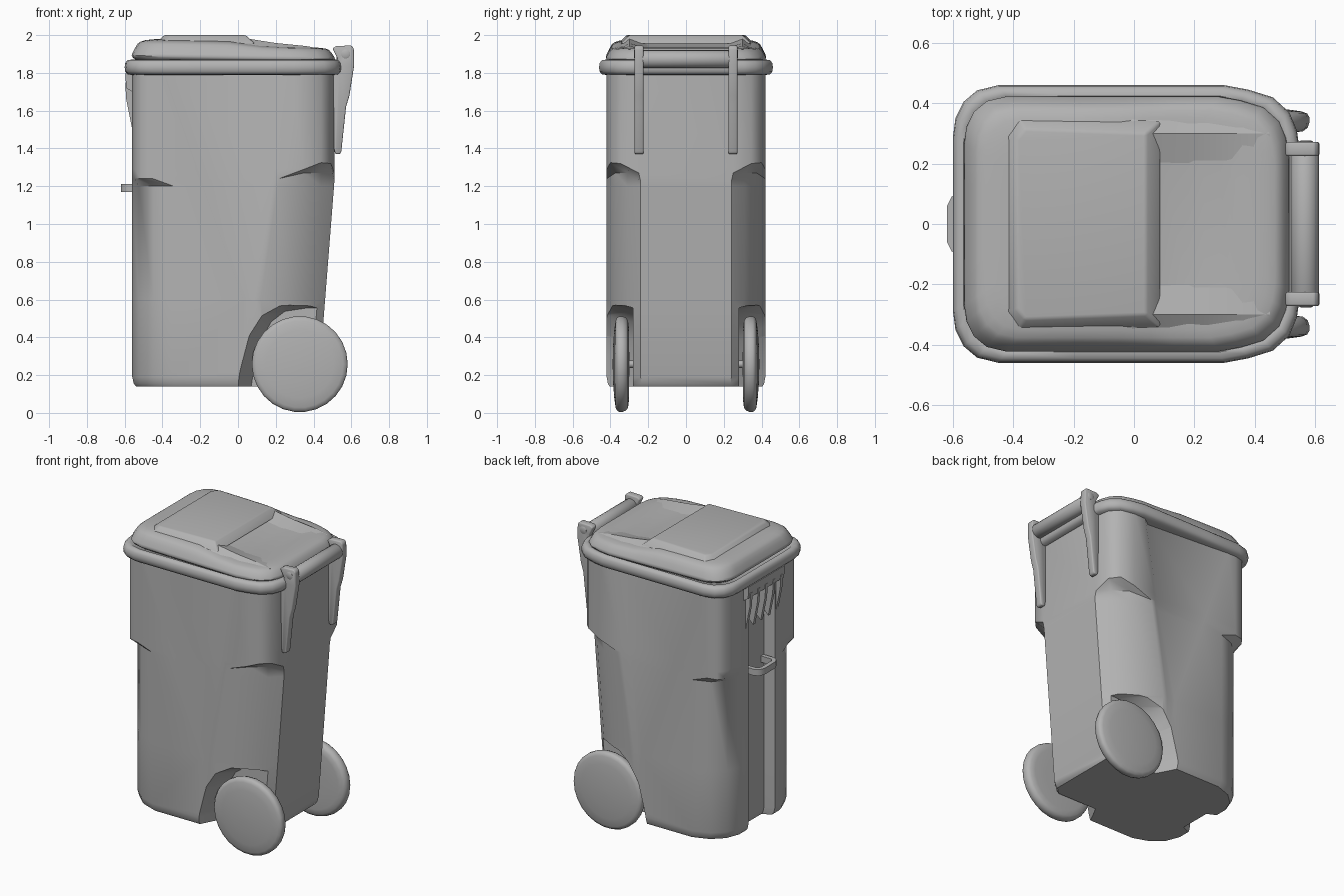
import bpy, bmesh, math

if "Cube" in bpy.data.objects:
    bpy.data.objects.remove(bpy.data.objects["Cube"])

grey = bpy.data.materials.new("grey_plastic")
grey.diffuse_color = (0.45, 0.45, 0.45, 1)
grey.use_nodes = True
grey.node_tree.nodes["Principled BSDF"].inputs["Base Color"].default_value = grey.diffuse_color


def finish(name, bm, bevel=0.0, angle=48):
    bmesh.ops.recalc_face_normals(bm, faces=bm.faces[:])
    if bevel:
        edges = [e for e in bm.edges if e.calc_face_angle(0) > 0.6]
        bmesh.ops.bevel(bm, geom=edges, offset=bevel, segments=2, profile=0.5,
                        affect='EDGES', clamp_overlap=True)
    me = bpy.data.meshes.new(name)
    bm.to_mesh(me)
    bm.free()
    me.materials.append(grey)
    ob = bpy.data.objects.new(name, me)
    bpy.context.collection.objects.link(ob)
    smooth(ob, angle)
    return ob


def smooth(ob, angle):
    bpy.ops.object.select_all(action='DESELECT')
    ob.select_set(True)
    bpy.context.view_layer.objects.active = ob
    bpy.ops.object.shade_smooth_by_angle(angle=math.radians(angle))


def loft(name, rings, ngon_caps=False):
    """Rings are half outlines (y > 0), front to rear; mirrored into closed loops."""
    bm = bmesh.new()
    n = len(rings[0])
    loops = []
    for r in rings:
        full = list(r) + [(x, -y, z) for x, y, z in reversed(r)]
        loops.append([bm.verts.new(p) for p in full])
    m = 2 * n
    for a, b in zip(loops, loops[1:]):
        for i in range(m):
            j = (i + 1) % m
            bm.faces.new((a[i], a[j], b[j], b[i]))
    for cap in (loops[0], loops[-1]):
        if ngon_caps:
            bm.faces.new(cap)
        else:
            for i in range(n - 1):
                bm.faces.new((cap[i], cap[i + 1], cap[m - 2 - i], cap[m - 1 - i]))
    return finish(name, bm)


def prism(name, pts, axis, a, b, pts_b=None, bevel=0.0):
    """Extrude a profile along y (x,z points) or z (x,y points)."""
    put = (lambda p, t: (p[0], t, p[1])) if axis == 'y' else (lambda p, t: (p[0], p[1], t))
    bm = bmesh.new()
    lo = [bm.verts.new(put(p, a)) for p in pts]
    hi = [bm.verts.new(put(p, b)) for p in (pts_b or pts)]
    bm.faces.new(lo)
    bm.faces.new(hi)
    for i in range(len(pts)):
        j = (i + 1) % len(pts)
        bm.faces.new((lo[i], lo[j], hi[j], hi[i]))
    return finish(name, bm, bevel)


def lathe(name, prof, x, z, seg):
    """Turn (radius, y) points around an axis parallel to y."""
    bm = bmesh.new()
    loops = []
    for r, y in prof:
        loops.append([bm.verts.new((x + r * math.cos(2 * math.pi * k / seg), y,
                                    z + r * math.sin(2 * math.pi * k / seg))) for k in range(seg)])
    for a, b in zip(loops, loops[1:]):
        for k in range(seg):
            j = (k + 1) % seg
            bm.faces.new((a[k], a[j], b[j], b[k]))
    bm.faces.new(loops[0])
    bm.faces.new(loops[-1])
    return finish(name, bm)


def mix(a, b, t):
    return a + (b - a) * t


# Body: chamfered lower corners, rounded upper corners, V-shaped side panel, front groove
def body_ring(z, front_up, rear_up, k=1.0, rear_dz=(0, 0, 0, 0)):
    t = min(1, max(0, (z - 0.6) / 1.2))
    xr = 0.51 if z > 1.22 else mix(0.425, 0.51, (z - 0.14) / 1.08)
    cx = mix(0.09, 0.27, t)
    if front_up:
        front = [(-0.56, 0.29), (-0.548, 0.36), (-0.515, 0.405), (-0.45, 0.42)]
    else:
        front = [(-0.56, 0.22), (-0.525, 0.31), (-0.45, 0.38), (-0.34, 0.42)]
    if rear_up:
        rear = [(0.35, 0.42), (0.44, 0.40), (0.492, 0.345), (xr, 0.25)]
    else:
        rear = [(cx + 0.03, 0.42), (mix(cx, xr, 0.5), 0.375), (xr - 0.07, 0.31), (xr, 0.24)]
    side = [(mix(0.03, -0.4, t), 0.42), (mix(0.06, 0.21, t), 0.42 - 0.045 * t), (cx, 0.42)]
    pts = [(-0.5, 0.11), (-0.56, 0.14)] + front + side + rear
    dz = [0] * 9 + list(rear_dz)
    return [(x * k, y * k, z + d) for (x, y), d in zip(pts, dz)]


body = loft("bin_body", [
    body_ring(0.14, 0, 0, 0.965), body_ring(0.155, 0, 0, 0.985), body_ring(0.19, 0, 0),
    body_ring(0.6, 0, 0), body_ring(1.2, 0, 0),
    body_ring(1.24, 1, 0, 1, (0.0, 0.03, 0.03, -0.015)),
    body_ring(1.29, 1, 1, 1, (0.0, 0.035, 0.03, -0.02)), body_ring(1.82, 1, 1)], ngon_caps=True)

# Wheel wells cut from the rear corners
well = [(-0.03, 0.05), (0.0, 0.22), (0.05, 0.41), (0.12, 0.52), (0.21, 0.58),
        (0.36, 0.6), (0.8, 0.6), (0.8, 0.05)]
inner = [(mix(0.4, x, 0.8), mix(0.05, z, 0.92)) for x, z in well]
for s in (1, -1):
    cutter = prism("well_cutter", well, 'y', s * 0.44, s * 0.28, inner)
    cutter.hide_render = True
    mod = body.modifiers.new("well", 'BOOLEAN')
    mod.operation = 'DIFFERENCE'
    mod.solver = 'EXACT'
    mod.object = cutter
    bpy.context.view_layer.objects.active = body
    bpy.ops.object.modifier_apply(modifier=mod.name)
    bpy.data.objects.remove(cutter)
smooth(body, 42)

# Rim and lid share one outline
outline = [(-0.6, 0.15), (-0.6, 0.29), (-0.592, 0.35), (-0.565, 0.405), (-0.52, 0.443),
           (-0.45, 0.46), (-0.2, 0.46), (-0.05, 0.46), (0.07, 0.46), (0.15, 0.46), (0.3, 0.46),
           (0.38, 0.445), (0.46, 0.42), (0.515, 0.37), (0.54, 0.31), (0.55, 0.24)]


def inset(d, zf):
    kx, ky = 1 - d / 0.575, 1 - d / 0.46
    pts = [(-0.025 + (x + 0.025) * kx, y * ky) for x, y in outline]
    return [(x, y, zf(x)) for x, y in pts]


loft("rim", [inset(d, lambda x, z=z: z) for d, z in
             [(0.05, 1.788), (0.015, 1.792), (0.002, 1.808), (0, 1.83), (0.003, 1.852),
              (0.015, 1.868), (0.035, 1.87), (0.05, 1.855)]])


def lid_z(z, drop):
    return lambda x: z - 0.018 * (x + 0.56) - drop * min(1, max(0, (x + 0.05) / 0.2))


loft("lid", [inset(d, lid_z(z, p)) for d, z, p in
             [(0.07, 1.86, 0), (0.042, 1.882, 0), (0.037, 1.892, 0), (0.041, 1.905, 0),
              (0.055, 1.932, 0.006), (0.068, 1.954, 0.014), (0.083, 1.966, 0.02),
              (0.108, 1.974, 0.024), (0.15, 1.98, 0.028), (0.21, 1.982, 0.036)]])

# Raised lid plateau and the two sloping rails behind it
prism("lid_plateau",
      [(-0.44, -0.3), (-0.39, -0.36), (0.09, -0.345), (0.09, 0.345), (-0.39, 0.36), (-0.44, 0.3)],
      'z', 1.955, 2.0,
      [(-0.39, -0.28), (-0.36, -0.315), (0.04, -0.3), (0.04, 0.3), (-0.36, 0.315), (-0.39, 0.28)],
      bevel=0.008)
deck = lid_z(1.976, 0.036)
rail = [(-0.05, 1.92), (-0.05, 1.972), (0.0, 1.984), (0.06, 1.98), (0.2, 1.958), (0.36, 1.942),
        (0.45, 1.926), (0.44, 1.91)]
low_in = [(x, min(z, deck(x))) for x, z in rail]
low_out = [(mix(-0.05, x, 0.84), min(z, deck(x) - 0.012)) for x, z in rail]
for s in (1, -1):
    prism("lid_rail", rail, 'y', s * 0.3, s * 0.19, low_in)
    prism("lid_rail_side", rail, 'y', s * 0.3, s * 0.375, low_out)

# Handle bar, brackets and bolts
lathe("handle_bar", [(0.04, -0.24), (0.047, -0.23), (0.047, 0.23), (0.04, 0.24)], 0.567, 1.873, 20)
bracket = [(0.5, 1.93), (0.52, 1.942), (0.6, 1.945), (0.613, 1.93), (0.615, 1.84), (0.59, 1.68),
           (0.572, 1.62), (0.547, 1.385), (0.54, 1.37), (0.515, 1.37), (0.508, 1.4),
           (0.505, 1.8), (0.53, 1.84), (0.525, 1.88)]
for s in (1, -1):
    prism("handle_bracket", bracket, 'y', s * 0.225, s * 0.272, bevel=0.007)
    lathe("bracket_bolt", [(0.024, s * 0.26), (0.024, s * 0.273), (0.018, s * 0.276)], 0.57, 1.9, 16)

# Wheels and axle
for s in (1, -1):
    prof = [(0.05, 0.3), (0.12, 0.302), (0.2, 0.303), (0.232, 0.307), (0.248, 0.318), (0.254, 0.335),
            (0.254, 0.355), (0.247, 0.366), (0.23, 0.373), (0.18, 0.38), (0.1, 0.386), (0.02, 0.388)]
    lathe("wheel", [(r, s * y) for r, y in prof], 0.327, 0.258, 26)
lathe("axle", [(0.02, -0.31), (0.02, 0.31)], 0.327, 0.258, 12)

# Front lift plate with ribs under the rim
prism("lift_plate", [(-0.5, 1.8), (-0.597, 1.8), (-0.592, 1.72), (-0.56, 1.7), (-0.5, 1.7)],
      'y', -0.19, 0.19)
rib = [(-0.48, 1.75), (-0.597, 1.75), (-0.592, 1.66), (-0.56, 1.5), (-0.48, 1.58)]
for k in range(5):
    y = -0.16 + 0.08 * k
    prism("lift_rib", rib, 'y', y - 0.011, y + 0.011)

# Catch bar across the front groove
outer = [(-0.48, 0.105), (-0.575, 0.105), (-0.605, 0.09), (-0.62, 0.06)]
inside = [(-0.592, 0.055), (-0.583, 0.072), (-0.57, 0.077), (-0.48, 0.077)]
loop = (outer + [(x, -y) for x, y in reversed(outer)]
        + [(x, -y) for x, y in reversed(inside)] + inside)
prism("catch_bar", loop, 'z', 1.17, 1.212)
